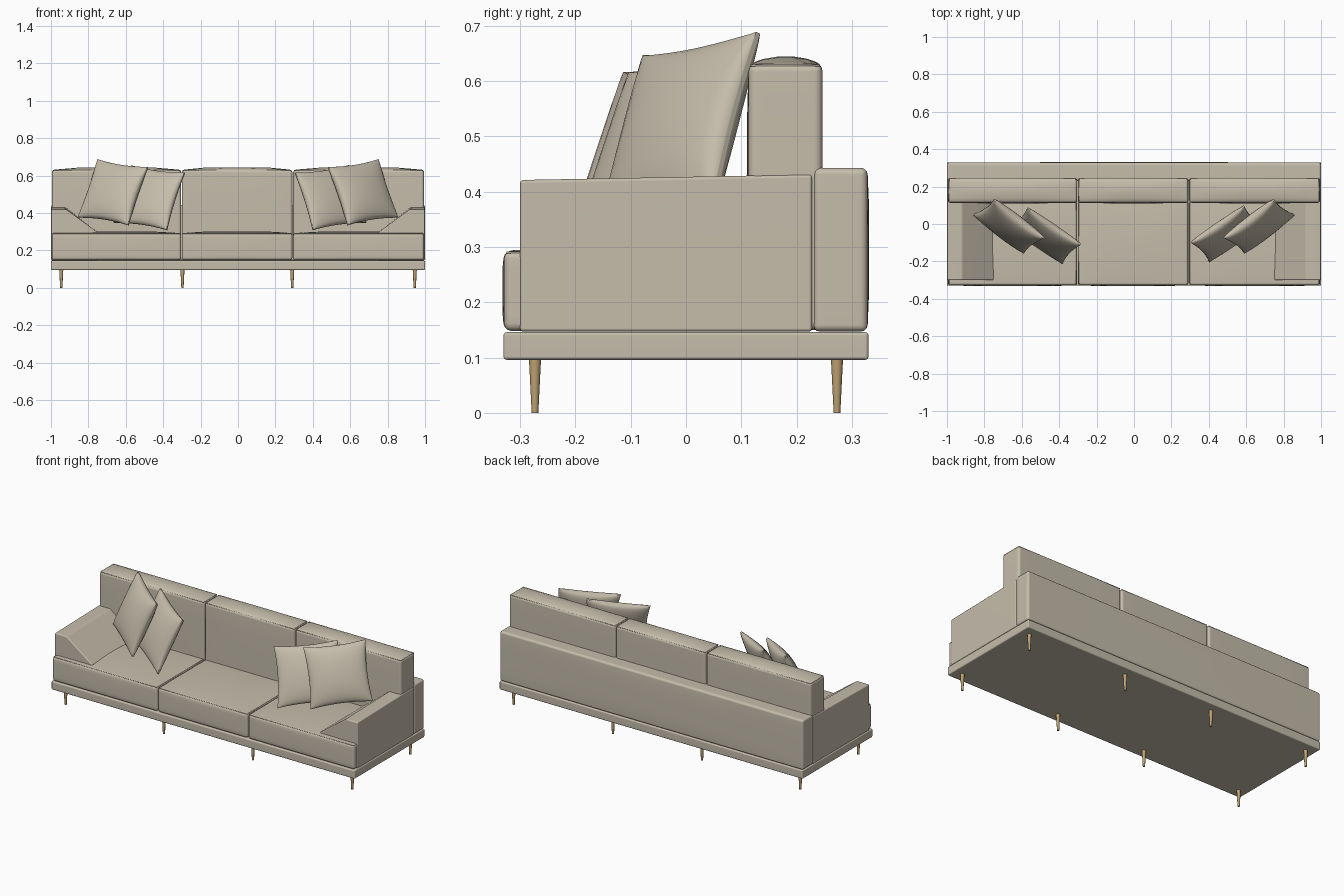
import bpy, bmesh, math
from mathutils import Vector, Matrix

if "Cube" in bpy.data.objects:
    bpy.data.objects.remove(bpy.data.objects["Cube"], do_unlink=True)


def material(name, rgb):
    m = bpy.data.materials.new(name)
    m.use_nodes = True
    m.diffuse_color = (*rgb, 1)
    m.node_tree.nodes["Principled BSDF"].inputs["Base Color"].default_value = (*rgb, 1)
    return m


fabric = material("beige_fabric", (0.56, 0.51, 0.41))
wood = material("light_wood", (0.52, 0.36, 0.17))


def finish(bm, name, mat):
    """Turn a bmesh into a smooth-shaded object."""
    bmesh.ops.recalc_face_normals(bm, faces=bm.faces[:])
    mesh = bpy.data.meshes.new(name)
    bm.to_mesh(mesh)
    bm.free()
    mesh.materials.append(mat)
    ob = bpy.data.objects.new(name, mesh)
    bpy.context.collection.objects.link(ob)
    bpy.ops.object.select_all(action='DESELECT')
    ob.select_set(True)
    bpy.context.view_layer.objects.active = ob
    bpy.ops.object.shade_smooth_by_angle(angle=math.radians(40))
    ob.modifiers.new("even_shading", 'WEIGHTED_NORMAL').keep_sharp = True
    return ob


def round_edges(bm, radius, segments=3, limit=0.5):
    bmesh.ops.recalc_face_normals(bm, faces=bm.faces[:])
    sharp = [e for e in bm.edges if e.calc_face_angle(0) > limit]
    bmesh.ops.bevel(bm, geom=sharp, offset=radius, segments=segments,
                    profile=0.5, affect='EDGES', clamp_overlap=True)


def grid_cube(cuts):
    bm = bmesh.new()
    bmesh.ops.create_cube(bm, size=2)
    if cuts:
        bmesh.ops.subdivide_edges(bm, edges=bm.edges[:], cuts=cuts, use_grid_fill=True)
    return bm


def soft_box(name, low, high, radius, bulge=(0, 0, 0), cuts=0):
    """Rounded box; bulge puffs out the side each signed component points to."""
    low, high = Vector(low), Vector(high)
    mid, half = (low + high) / 2, (high - low) / 2
    bm = grid_cube(cuts)
    for v in bm.verts:
        c = v.co.copy()
        for k in range(3):
            v.co[k] = mid[k] + c[k] * half[k]
            if bulge[k] * c[k] > 0 and abs(c[k]) > 0.999:
                a, b = c[(k + 1) % 3], c[(k + 2) % 3]
                v.co[k] += bulge[k] * (1 - a ** 4) * (1 - b * b)
    round_edges(bm, radius)
    return finish(bm, name, fabric)


def piping(name, low, high):
    """Thin seam cord running round the top edge of a cushion."""
    inset, z = 0.006, high[2] - 0.003
    x0, x1 = low[0] + inset, high[0] - inset
    y0, y1 = low[1] + inset, high[1] - inset
    cu = bpy.data.curves.new(name, 'CURVE')
    cu.dimensions = '3D'
    cu.bevel_depth = 0.0025
    cu.bevel_resolution = 1
    sp = cu.splines.new('POLY')
    sp.points.add(3)
    for p, (x, y) in zip(sp.points, [(x0, y0), (x1, y0), (x1, y1), (x0, y1)]):
        p.co = (x, y, z, 1)
    sp.use_cyclic_u = True
    cu.materials.append(fabric)
    bpy.context.collection.objects.link(bpy.data.objects.new(name, cu))


# Plinth and rear frame
soft_box("base", (-1, -0.33, 0.096), (1, 0.33, 0.146), 0.006)
soft_box("back_frame", (-1, 0.23, 0.147), (1, 0.328, 0.443), 0.012, (0, 0.003, 0), 4)

# Three seat cushions and three back cushions
splits = [-0.997, -0.302, 0.293, 0.997]
for part, x0, x1 in zip(("right", "middle", "left"), splits, splits[1:]):
    x0 += 0.002
    x1 -= 0.002
    low, high = (x0, -0.329, 0.148), (x1, 0.125, 0.293)
    soft_box(part + "_seat_cushion", low, high, 0.014, (0, -0.003, 0.009), 4)
    piping(part + "_seat_piping", low, high)
    low, high = (x0, 0.113, 0.15), (x1, 0.247, 0.631)
    soft_box(part + "_back_cushion", low, high, 0.014, (0, -0.003, 0.014), 4)
    piping(part + "_back_piping", low, high)


# Wedge armrests
def armrest(name, side):
    bm = bmesh.new()
    profile = [(0.999, 0.147), (0.999, 0.421), (0.92, 0.421), (0.75, 0.297), (0.75, 0.147)]
    rings = []
    for y, lift in ((-0.3, 0), (0.228, 0.01)):
        rings.append([bm.verts.new((side * x, y, z + (lift if z > 0.4 else 0)))
                      for x, z in profile])
    bm.faces.new(rings[0])
    bm.faces.new(rings[1])
    for i in range(len(profile)):
        j = (i + 1) % len(profile)
        bm.faces.new((rings[0][i], rings[0][j], rings[1][j], rings[1][i]))
    round_edges(bm, 0.006)
    finish(bm, name, fabric)


armrest("right_armrest", -1)
armrest("left_armrest", 1)


# Scatter pillows: pinched corners, puffed middle, thin seam band
def pillow(name, centre, across, up, puff):
    centre, across, up = Vector(centre), Vector(across), Vector(up)
    normal = across.cross(up).normalized()
    bm = grid_cube(15)
    for v in bm.verts:
        x, y = (math.sin(t * math.pi / 2) for t in v.co[:2])
        dome = max(0, (1 - x * x) * (1 - y * y)) ** 0.45
        px = x * (1 - 0.07 * (1 - y * y))
        py = y * (1 - 0.07 * (1 - x * x))
        v.co = (centre + across * px / 2 + up * py / 2
                + normal * v.co.z * (0.005 + puff * dome))
    finish(bm, name, fabric)


for name, s, dx, dy in (("right", -1, 0, 0), ("left", 1, 0.02, 0.01)):
    pillow(name + "_outer_pillow", (s * 0.668, -0.012, 0.511),
           (-s * 0.268, -0.205, -0.042), (-s * 0.105, 0.08, 0.31), 0.046)
    pillow(name + "_inner_pillow", (s * 0.475 + dx, -0.062 + dy, 0.482),
           (-s * 0.285, -0.195, -0.04), (-s * 0.095, 0.1, 0.305), 0.04)

# Tapered legs
for row, y in (("front", -0.273), ("back", 0.273)):
    for i, x in enumerate((-0.945, -0.297, 0.29, 0.945)):
        bm = bmesh.new()
        bmesh.ops.create_cone(bm, cap_ends=True, segments=16, radius1=0.006, radius2=0.011,
                              depth=0.1, matrix=Matrix.Translation((x, y, 0.05)))
        finish(bm, f"{row}_leg_{i + 1}", wood)
